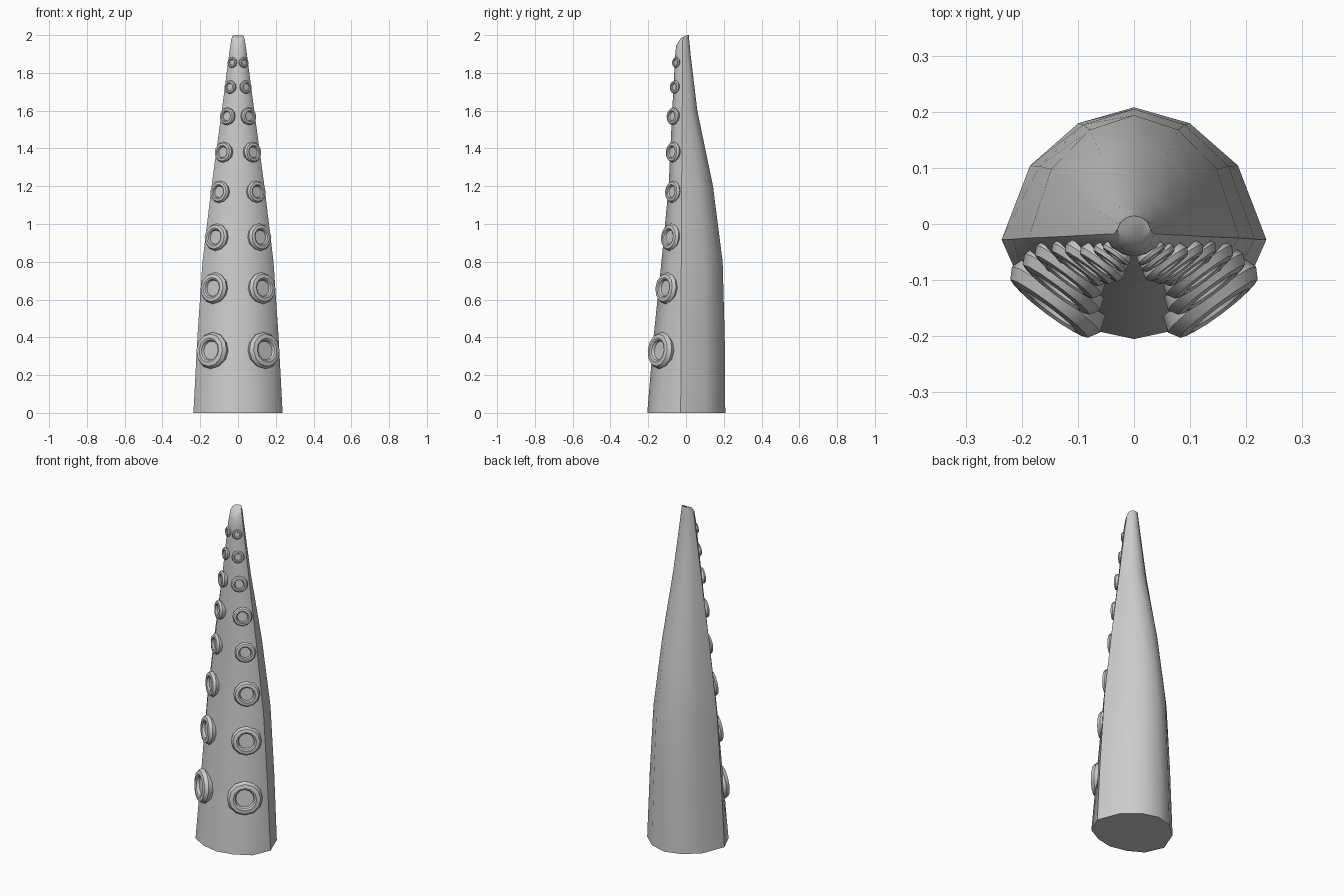
import bpy, bmesh, math
from mathutils import Vector

if "Cube" in bpy.data.objects:
    bpy.data.objects.remove(bpy.data.objects["Cube"])


def finish(bm, name, angle):
    bmesh.ops.recalc_face_normals(bm, faces=bm.faces)
    me = bpy.data.meshes.new(name)
    bm.to_mesh(me)
    bm.free()
    ob = bpy.data.objects.new(name, me)
    bpy.context.collection.objects.link(ob)
    bpy.ops.object.select_all(action='DESELECT')
    ob.select_set(True)
    bpy.context.view_layer.objects.active = ob
    bpy.ops.object.shade_smooth_by_angle(angle=math.radians(angle))
    return ob


def loft(bm, rings):
    loops = [[bm.verts.new(p) for p in r] for r in rings]
    for a, b in zip(loops, loops[1:]):
        n = len(a)
        for i in range(n):
            bm.faces.new((a[i], a[(i + 1) % n], b[(i + 1) % n], b[i]))
    bm.faces.new(loops[0])
    bm.faces.new(loops[-1])


# Tentacle cross-section: rounded back, flatter V-shaped front
def section(z, w, back, front, side, bulge, drop=0.0):
    fb, ff = back - side, front - side
    half = [(0, side + fb), (0.42 * w, side + 0.88 * fb), (0.785 * w, side + 0.56 * fb),
            (w, side), (0.8 * w, side + (0.3 + 0.3 * bulge) * ff),
            (0.42 * w, side + (0.64 + 0.24 * bulge) * ff), (0, side + ff)]
    pts = half + [(-x, y) for x, y in half[-2:0:-1]]
    return [Vector((x, y, z - drop * max(0, (back - y) / (back - front)) ** 2))
            for x, y in pts]


# z, half width, back y, front y, side y, front bulge, tip drop
bm = bmesh.new()
loft(bm, [section(*s) for s in (
    (0.00, 0.236, 0.208, -0.205, -0.028, 1.0),
    (0.40, 0.215, 0.205, -0.172, -0.027, 0.75),
    (0.80, 0.188, 0.194, -0.130, -0.025, 0.7),
    (1.20, 0.140, 0.143, -0.092, -0.023, 0.7),
    (1.60, 0.086, 0.060, -0.073, -0.020, 0.8),
    (1.90, 0.047, 0.024, -0.057, -0.018, 1.0),
    (1.985, 0.036, 0.016, -0.052, -0.018, 1.0, 0.04),
    (2.00, 0.030, 0.015, -0.030, -0.010, 1.0, 0.02))])
finish(bm, "tentacle_body", 38)

# Suckers: z, x, y, radius
suckers = [(0.33, 0.138, -0.133, 0.098), (0.66, 0.127, -0.102, 0.084),
           (0.93, 0.115, -0.081, 0.073), (1.17, 0.097, -0.069, 0.059),
           (1.38, 0.077, -0.068, 0.055), (1.57, 0.057, -0.069, 0.047),
           (1.725, 0.042, -0.060, 0.036), (1.855, 0.031, -0.053, 0.029)]
# Lathe profile: (radius, height) as multiples of the sucker radius
profile = [(0.85, -0.4), (1.0, 0.02), (0.88, 0.23), (0.66, 0.27), (0.56, 0.22), (0.50, 0.06)]

bm = bmesh.new()
for z, x, y, r in suckers:
    for s in (-1, 1):
        q = Vector((s * 0.6, -0.8, 0.1)).to_track_quat('Z', 'Y')
        c = Vector((s * x, y, z))
        loft(bm, [[c + q @ Vector((r * pr * math.cos(math.tau * i / 12),
                                   r * pr * math.sin(math.tau * i / 12), r * h))
                   for i in range(12)] for pr, h in profile])
finish(bm, "suckers", 35)
